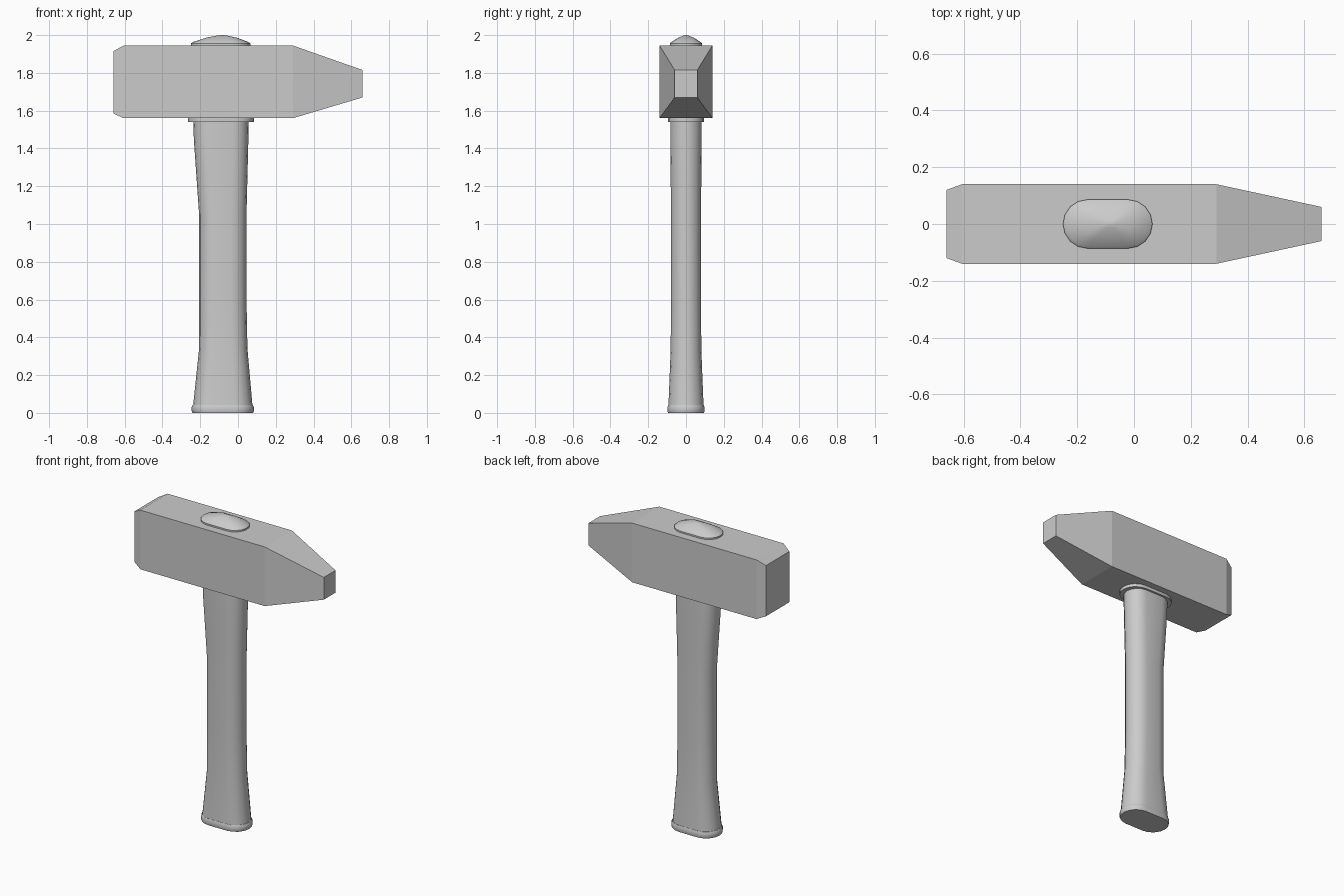
import bpy, bmesh, math

if "Cube" in bpy.data.objects:
    bpy.data.objects.remove(bpy.data.objects["Cube"])


def loft(name, rings, smooth):
    """Skin a list of equal-length point rings and close both ends."""
    bm = bmesh.new()
    loops = [[bm.verts.new(p) for p in ring] for ring in rings]
    n = len(loops[0])
    for a, b in zip(loops, loops[1:]):
        for i in range(n):
            j = (i + 1) % n
            bm.faces.new((a[i], a[j], b[j], b[i]))
    bm.faces.new(loops[0][::-1])
    bm.faces.new(loops[-1])
    bmesh.ops.recalc_face_normals(bm, faces=bm.faces)
    mesh = bpy.data.meshes.new(name)
    bm.to_mesh(mesh)
    bm.free()
    obj = bpy.data.objects.new(name, mesh)
    bpy.context.collection.objects.link(obj)
    if smooth:
        bpy.ops.object.select_all(action='DESELECT')
        obj.select_set(True)
        bpy.context.view_layer.objects.active = obj
        bpy.ops.object.shade_smooth_by_angle(angle=math.radians(35))
    return obj


def stadium(z, x0, x1, hy, seg=8):
    """Slot-shaped section: two half circles joined by straight sides."""
    cx, flat = (x0 + x1) / 2, (x1 - x0) / 2 - hy
    pts = []
    for side, start in ((1, -90), (-1, 90)):
        for i in range(seg + 1):
            a = math.radians(start + 180 * i / seg)
            pts.append((cx + side * flat + hy * math.cos(a), hy * math.sin(a), z))
    return pts


def rect(x, hy, z0, z1):
    return [(x, -hy, z0), (x, hy, z0), (x, hy, z1), (x, -hy, z1)]


# Faceted head: chamfered striking face and tapered peen
loft("hammer_head", [
    rect(-0.66, 0.12, 1.585, 1.915),
    rect(-0.605, 0.14, 1.56, 1.945),
    rect(0.29, 0.14, 1.56, 1.945),
    rect(0.66, 0.06, 1.67, 1.815),
], False)

# Handle with flared grip end
loft("handle", [stadium(*s) for s in (
    (0.035, -0.238, 0.077, 0.093),
    (0.34, -0.206, 0.05, 0.081),
    (0.60, -0.206, 0.045, 0.08),
    (1.05, -0.206, 0.045, 0.08),
    (1.25, -0.220, 0.05, 0.081),
    (1.45, -0.234, 0.055, 0.083),
    (1.545, -0.236, 0.056, 0.083),
)], True)

# Band at the bottom of the handle
loft("pommel_band", [stadium(*s) for s in (
    (0.0, -0.241, 0.08, 0.095),
    (0.01, -0.245, 0.084, 0.098),
    (0.03, -0.245, 0.084, 0.098),
    (0.042, -0.239, 0.078, 0.094),
)], True)

# Collar under the head
loft("collar", [stadium(1.54, -0.265, 0.084, 0.096),
                stadium(1.562, -0.265, 0.084, 0.096)], True)

# Domed handle end showing above the head
loft("handle_cap", [stadium(*s) for s in (
    (1.94, -0.25, 0.065, 0.086),
    (1.955, -0.25, 0.065, 0.086),
    (1.963, -0.24, 0.056, 0.078),
    (1.986, -0.17, -0.005, 0.042),
    (1.998, -0.11, -0.06, 0.012),
    (2.0, -0.09, -0.078, 0.003),
)], True)
